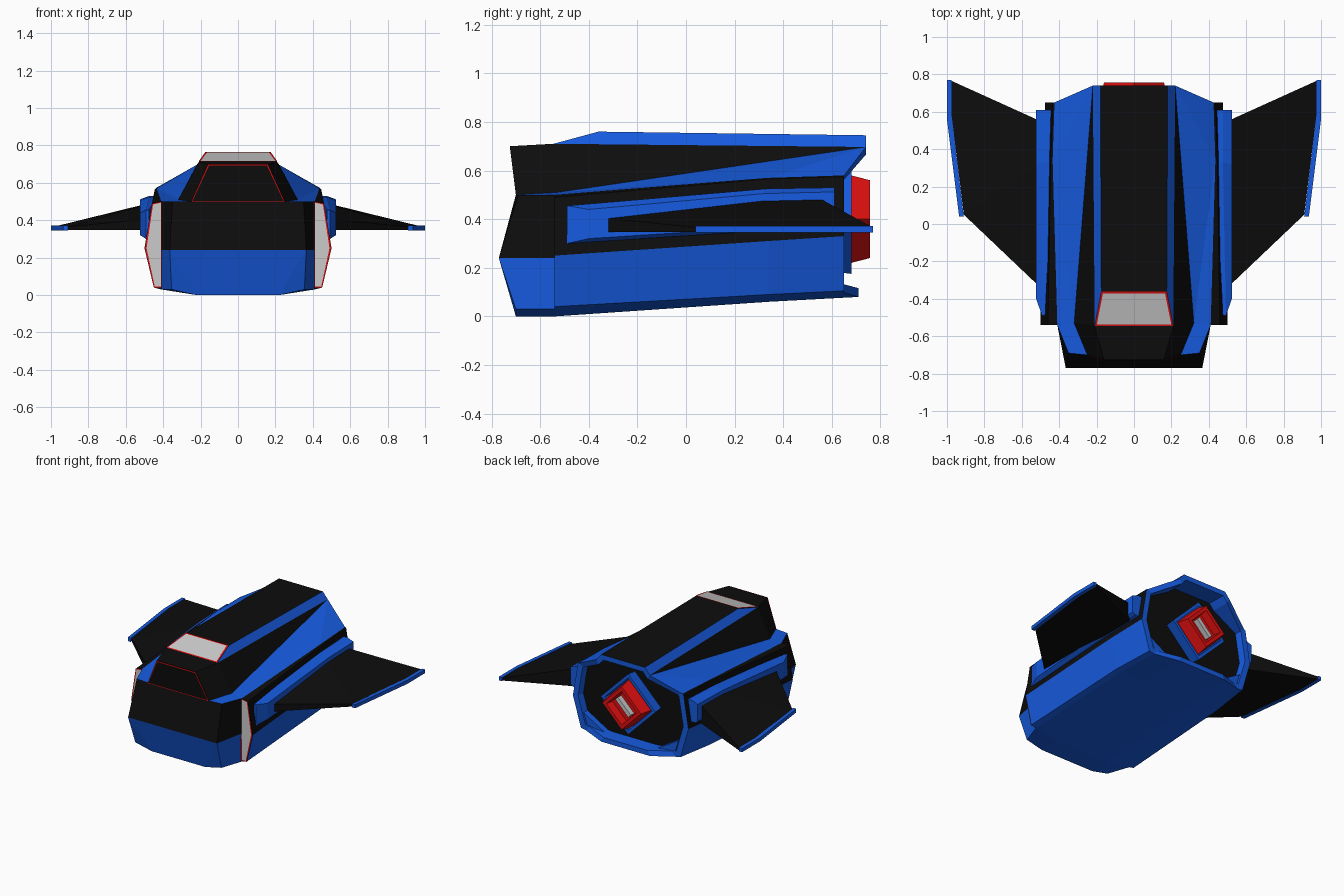
import bpy, bmesh, math
from mathutils import Vector

if "Cube" in bpy.data.objects:
    bpy.data.objects.remove(bpy.data.objects["Cube"])


def material(name, rgb):
    m = bpy.data.materials.new(name)
    m.diffuse_color = (*rgb, 1)
    m.use_nodes = True
    m.node_tree.nodes["Principled BSDF"].inputs["Base Color"].default_value = m.diffuse_color
    return m


BLUE, BLACK, RED, GREY = range(4)
MATS = [material("blue_paint", (0.008, 0.105, 0.75)), material("black_paint", (0.004, 0.004, 0.004)),
        material("red_trim", (0.75, 0.005, 0.005)), None]


def finish(name, bm):
    me = bpy.data.meshes.new(name)
    bm.to_mesh(me)
    bm.free()
    for m in MATS:
        me.materials.append(m)
    ob = bpy.data.objects.new(name, me)
    bpy.context.collection.objects.link(ob)
    return ob


def build(name, faces, mirror=True):
    """Faces are (colour, points); optionally mirrored across x = 0 and welded."""
    bm = bmesh.new()
    for side in ((1, -1) if mirror else (1,)):
        for col, pts in faces:
            vs = [bm.verts.new((p[0] * side, p[1], p[2])) for p in pts]
            bm.faces.new(vs).material_index = col
    bmesh.ops.remove_doubles(bm, verts=bm.verts, dist=0.0005)
    bmesh.ops.recalc_face_normals(bm, faces=bm.faces)
    return finish(name, bm)


def strips(a, b, cols):
    """Quads between two rows of points."""
    return [(c, [a[i], a[i + 1], b[i + 1], b[i]]) for i, c in enumerate(cols)]


def prism(lo, hi, col):
    """Closed solid between two matching outlines."""
    n = len(lo)
    return [(col, lo), (col, hi)] + [(col, [lo[i], lo[(i + 1) % n], hi[(i + 1) % n], hi[i]]) for i in range(n)]


def panel(name, pts, fill, width, facing):
    """Thin window panel with a red frame, floating just off the hull."""
    bm = bmesh.new()
    f = bm.faces.new([bm.verts.new(p) for p in pts])
    f.normal_update()
    if f.normal.dot(Vector(facing)) < 0:
        f.normal_flip()
    bmesh.ops.translate(bm, verts=bm.verts, vec=f.normal * 0.005)
    f.material_index = fill
    for r in bmesh.ops.inset_individual(bm, faces=[f], thickness=width)["faces"]:
        r.material_index = RED
    return finish(name, bm)


def at(y, xz):
    return [(x, y, z) for x, z in xz]


# Hull cross-sections (right half), from the bottom centre up to the deck edge
A = at(-.54, [(0, 0), (.22, 0), (.41, .03), (.45, .04), (.50, .25), (.46, .49), (.41, .50)])
B = at(.34, [(0, .06), (.22, .06), (.40, .082), (.44, .09), (.49, .31), (.445, .565), (.435, .57)])
C = at(.71, [(0, .08), (.20, .08)]) + at(.65, [(.37, .097), (.41, .105), (.475, .33), (.435, .575), (.425, .58)])
sides = [BLUE] * 4 + [BLACK] * 2
hull = strips(A, B, sides) + strips(B, C, sides)

# Nose and the step where the hull widens behind it
M = (.41, -.54, .24)
N = [(0, -.70, 0), (.22, -.70, 0), (.355, -.70, .03), (.365, -.77, .24), (.35, -.69, .50)]
tip = (0, -.77, .24)
hull += strips(N, A[:3] + [M, A[6]], [BLUE] * 3 + [BLACK])
cab = (.25, -.70, .50)
hull += [(BLACK, [A[2], A[3], A[4], A[5], A[6], M]), (BLUE, [N[1], N[2], N[3]]),
         (BLUE, [N[0], N[1], N[3], tip]), (BLACK, [tip, N[3], N[4], cab, (0, -.70, .50)])]

# Cabin, shoulders and roof
G = (.32, -.53, .51)
brow, sill, crown = (.16, -.725, .70), (.21, -.545, .71), (.175, -.36, .76)
F, T = (.22, .74, .697), (.18, .74, .745)


def mid(p):
    return (0, p[1], p[2])


hull += [(BLUE, [cab, N[4], A[6], G]), (BLUE, [G, A[6], B[6]]), (BLUE, [G, B[6], F]), (BLUE, [B[6], C[6], F]),
         (BLACK, [cab, G, sill, brow]), (BLACK, [G, F, sill]),
         (BLACK, [mid(cab), cab, brow, mid(brow)]), (BLACK, [mid(brow), brow, sill, mid(sill)]),
         (BLACK, [mid(sill), sill, crown, mid(crown)]), (BLUE, [sill, F, T, crown]),
         (BLACK, [mid(crown), crown, T, mid(T)])]

# Open rear: blue rim, inner wall and black bulkhead
rim = C + [F, T, mid(T)]
inner = [(x * .91, y, .41 + (z - .41) * .89) for x, y, z in rim]
floor = [(x * .98, .60, z) for x, y, z in inner]
n = len(rim) - 1
hull += strips(rim, inner, [BLUE] * n) + strips(inner, floor, [BLUE] * n) + [(BLACK, floor)]
build("hull", hull)

# Blue corner blocks low in the rear bay
lo = [(.22, .60, .12), (.36, .60, .13), (.39, .60, .22)]
build("rear_corner_block", prism(lo, [(x, .645, z) for x, y, z in lo], BLUE))

# Side sponsons carrying the wings
back_yz = [(-.49, .30), (-.49, .455), (.33, .525), (.61, .53), (.61, .37)]
face_yz = [(-.40, .32), (-.40, .44), (.32, .505), (.61, .512), (.61, .385)]
s_in = [(.475 if y < 0 else .435, y, z) for y, z in back_yz]
s_mid = [(.492 if y < 0 else .505 if z < .5 else .475, y, z) for y, z in back_yz]
s_out = [(.523, y, z) for y, z in face_yz]
spon = [f for f in prism(s_in, s_mid, BLUE) if f[1] is not s_mid]
spon += [f for f in prism(s_mid, s_out, BLUE) if f[1] is not s_mid]
build("sponson", spon)

# Wings: flat underside, tapering top
plan = [(.50, -.34), (.91, .05), (.975, .58), (.975, .765), (.50, .55), (.50, .32)]
tops = [.405, .365, .368, .368, .485, .48]
top = [(x, y, z) for (x, y), z in zip(plan, tops)]
low = [(x, y, .348) for x, y in plan]
wing = [f for f in prism(low, top, BLACK) if f[1] is not top]
wing += [(BLACK, [top[0], top[1], top[5]]), (BLACK, [top[1], top[2], top[5]]),
         (BLACK, [top[2], top[3], top[4], top[5]])]
build("wing", wing)

# Blue wing tip rails
rail = [(.91, .04), (.935, .04), (1, .56), (1, .77), (.975, .77), (.975, .58)]
build("wing_tip_rail", prism([(x, y, .345) for x, y in rail], [(x, y, .372) for x, y in rail], BLUE))


def diamond(name, profile, col):
    """Four-sided lathe round the engine axis from (radius, y) pairs."""
    rings = [[(r, y, .40), (0, y, .40 + r), (-r, y, .40), (0, y, .40 - r)] for r, y in profile]
    faces = [(col, rings[-1])]
    for a, b in zip(rings, rings[1:]):
        faces += strips(a + a[:1], b + b[:1], [col] * 4)
    build(name, faces, mirror=False)


# Engine: collar, nozzle and slot
diamond("engine_collar", [(.215, .595), (.225, .68), (.195, .68), (.19, .61)], BLUE)
diamond("engine_nozzle", [(.182, .60), (.18, .68), (.16, .757), (.125, .757), (.115, .70)], RED)
bpy.ops.mesh.primitive_cube_add(size=1, location=(0, .715, .40), rotation=(0, -math.radians(45), 0))
slot = bpy.context.object
slot.name = "engine_slot"
slot.scale = (.15, .05, .03)

# Framed windows: roof, cabin front and the two side intakes
roof = [sill, crown]
panel("roof_window", [sill, crown, (-.175, -.36, .76), (-.21, -.545, .71)], GREY, .014, (0, 0, 1))
panel("front_window", [cab, brow, (-.16, -.725, .70), (-.25, -.70, .50)], BLACK, .009, (0, -1, 0))
for side, label in ((1, "right"), (-1, "left")):
    pts = [(side * x, -.54, z) for x, z in [(.407, .04), (.45, .04), (.497, .25), (.46, .49), (.407, .50)]]
    panel(label + "_intake_panel", pts, GREY, .008, (0, -1, 0))
